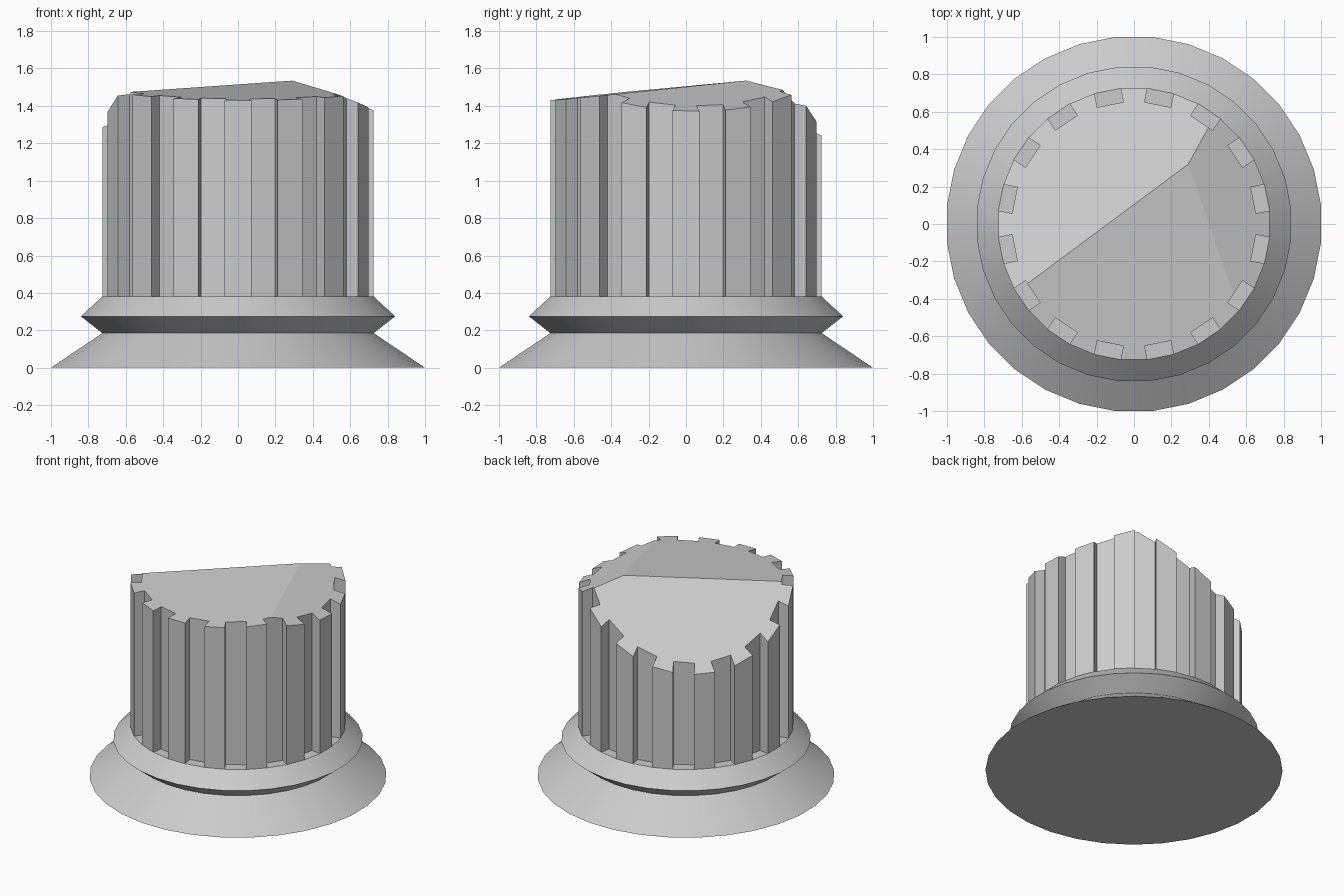
import bpy, bmesh
from math import cos, sin, pi
from mathutils import Vector

if "Cube" in bpy.data.objects:
    bpy.data.objects.remove(bpy.data.objects["Cube"])

SIDES = 32
BODY_R = 0.729
GROOVE_DEPTH = 0.075
SHOULDER_Z = 0.38

grey = bpy.data.materials.new("light_grey")
grey.use_nodes = True
colour = (0.6, 0.6, 0.6, 1)
grey.diffuse_color = colour
grey.node_tree.nodes["Principled BSDF"].inputs["Base Color"].default_value = colour


def corner(i, radius, z):
    a = (i + 0.5) * 2 * pi / SIDES
    return Vector((radius * cos(a), radius * sin(a), z))


def finish(bm, name):
    bmesh.ops.recalc_face_normals(bm, faces=bm.faces)
    mesh = bpy.data.meshes.new(name)
    bm.to_mesh(mesh)
    bm.free()
    mesh.materials.append(grey)
    obj = bpy.data.objects.new(name, mesh)
    bpy.context.collection.objects.link(obj)
    return obj


# Flared skirt with a pinched waist and a bevelled collar
bm = bmesh.new()
profile = [(1.0048, 0), (BODY_R, 0.185), (0.844, 0.275), (BODY_R, SHOULDER_Z)]
rings = [[bm.verts.new(corner(i, r, z)) for i in range(SIDES)] for r, z in profile]
for low, high in zip(rings, rings[1:]):
    for i in range(SIDES):
        j = (i + 1) % SIDES
        bm.faces.new((low[i], low[j], high[j], high[i]))
bm.faces.new(rings[0])
bm.faces.new(rings[-1])
skirt = finish(bm, "skirt")
bpy.ops.object.select_all(action="DESELECT")
skirt.select_set(True)
bpy.context.view_layer.objects.active = skirt
bpy.ops.object.shade_smooth_by_angle(angle=pi / 9)

# Fluted grip: every other side is pushed straight inwards
bm = bmesh.new()
outline = []
for i in range(0, SIDES, 2):
    a, b = corner(i, BODY_R, SHOULDER_Z), corner(i + 1, BODY_R, SHOULDER_Z)
    mid = (a + b) / 2
    push = Vector((mid.x, mid.y, 0)).normalized() * GROOVE_DEPTH
    outline += [a, b] if i % 4 == 3 else []
    # sides centred on odd multiples of the step are the grooves
    outline += [a, a - push, b - push, b]
base = bm.faces.new([bm.verts.new(p) for p in outline])
top = bmesh.ops.extrude_face_region(bm, geom=[base], use_keep_orig=True)
for v in top["geom"]:
    if isinstance(v, bmesh.types.BMVert):
        v.co.z = 2

# Three sloping facets meet at an off-centre peak
peak = Vector((0.29, 0.32, 1.535))
for slope_x, slope_y in [(0.434, -0.49), (-0.006, 0.102), (-0.395, -0.033)]:
    cut = bmesh.ops.bisect_plane(
        bm, geom=bm.verts[:] + bm.edges[:] + bm.faces[:], dist=1e-5,
        plane_co=peak, plane_no=(-slope_x, -slope_y, 1), clear_outer=True)
    rim = [e for e in cut["geom_cut"] if isinstance(e, bmesh.types.BMEdge)]
    bmesh.ops.holes_fill(bm, edges=rim, sides=0)
finish(bm, "grip")
